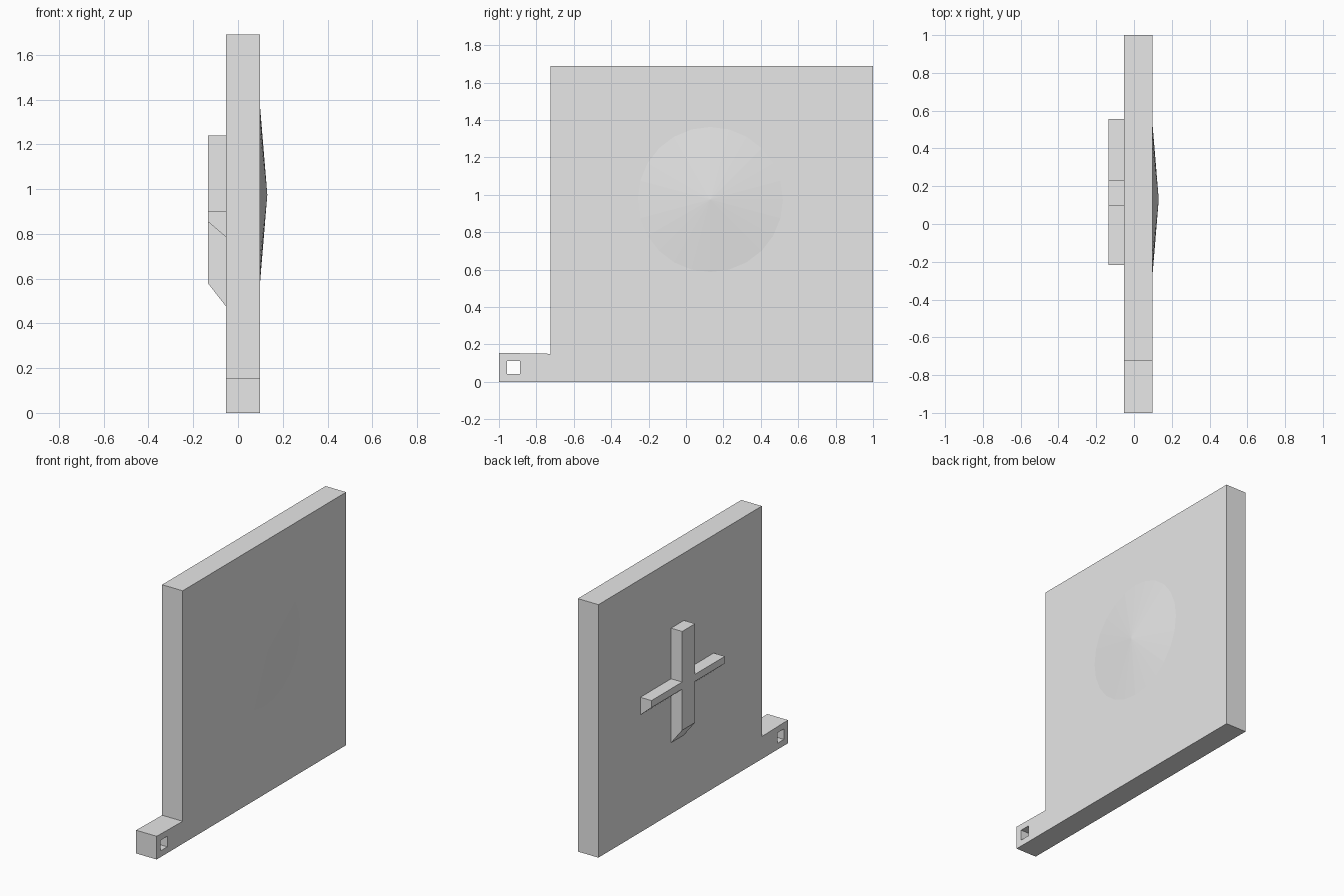
import bpy
import bmesh
import math
from mathutils import Matrix

if "Cube" in bpy.data.objects:
    bpy.data.objects.remove(bpy.data.objects["Cube"], do_unlink=True)

# Single plain grey
grey = bpy.data.materials.new("plain_grey")
grey.use_nodes = True
grey.diffuse_color = (0.8, 0.8, 0.8, 1)
grey.node_tree.nodes["Principled BSDF"].inputs["Base Color"].default_value = (0.8, 0.8, 0.8, 1)

BACK, FACE = -0.053, 0.099    # the two broad sides of the slab
RELIEF = -0.135               # outer side of the raised cross


def finish(name, bm):
    bmesh.ops.recalc_face_normals(bm, faces=bm.faces)
    mesh = bpy.data.meshes.new(name)
    bm.to_mesh(mesh)
    bm.free()
    mesh.materials.append(grey)
    obj = bpy.data.objects.new(name, mesh)
    bpy.context.collection.objects.link(obj)
    return obj


def prism(name, outline, axis_point, offset):
    """Extrude a flat outline; axis_point places each 2D point in space."""
    bm = bmesh.new()
    face = bm.faces.new([bm.verts.new(axis_point(p)) for p in outline])
    result = bmesh.ops.extrude_face_region(bm, geom=[face])
    moved = [v for v in result["geom"] if isinstance(v, bmesh.types.BMVert)]
    bmesh.ops.translate(bm, verts=moved, vec=offset)
    return finish(name, bm)


# Slab with a low tab at the front
slab = prism("slab_with_tab",
             [(-1, 0), (1, 0), (1, 1.69), (-0.725, 1.69), (-0.725, 0.15), (-1, 0.155)],
             lambda p: (BACK, p[0], p[1]), (FACE - BACK, 0, 0))

# Square hole through the tab
cutter = prism("tab_hole_cutter",
               [(-0.958, 0.042), (-0.888, 0.042), (-0.888, 0.112), (-0.958, 0.112)],
               lambda p: (-0.3, p[0], p[1]), (0.6, 0, 0))
cutter.hide_render = True
hole = slab.modifiers.new("tab_hole", "BOOLEAN")
hole.operation = "DIFFERENCE"
hole.solver = "EXACT"
hole.object = cutter
bpy.context.view_layer.objects.active = slab
bpy.ops.object.modifier_apply(modifier=hole.name)
bpy.data.objects.remove(cutter, do_unlink=True)


# Raised cross: both bars have an underside that slopes in to the slab
def bar(name, y_low, y_high, z_inner, z_outer, z_top):
    outline = [(BACK, z_inner), (RELIEF, z_outer), (RELIEF, z_top), (BACK, z_top)]
    return prism(name, outline, lambda p: (p[0], y_low, p[1]), (0, y_high - y_low, 0))


bar("cross_upright", 0.097, 0.233, 0.475, 0.58, 1.24)
bar("cross_arms", -0.217, 0.557, 0.785, 0.855, 0.902)

# Shallow pointed bulge on the other broad side
bm = bmesh.new()
bmesh.ops.create_cone(bm, cap_ends=True, segments=24, radius1=0.4, radius2=0, depth=0.033,
                      matrix=Matrix.Translation((FACE + 0.0155, 0.13, 0.975))
                      @ Matrix.Rotation(math.pi / 2, 4, "Y"))
bulge = finish("shallow_bulge", bm)
